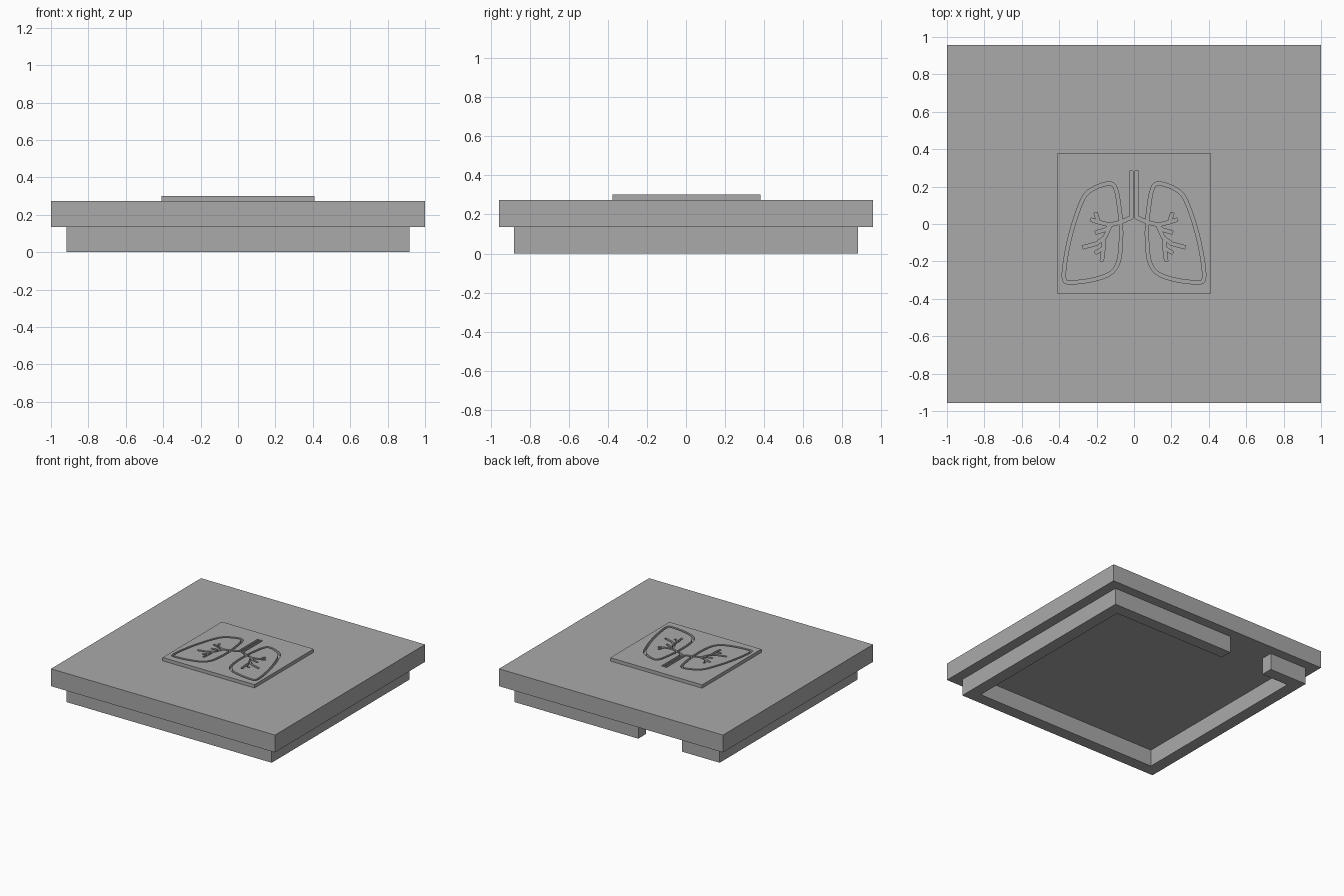
import bpy, bmesh
from mathutils import Vector

if "Cube" in bpy.data.objects:
    bpy.data.objects.remove(bpy.data.objects["Cube"], do_unlink=True)

grey = bpy.data.materials.new("grey")
grey.use_nodes = True
colour = (0.4, 0.4, 0.4, 1)
grey.diffuse_color = colour
grey.node_tree.nodes["Principled BSDF"].inputs["Base Color"].default_value = colour

SLAB_BOTTOM, SLAB_TOP, PLATE_TOP = 0.135, 0.275, 0.302
HALF_GROOVE = 0.009


def finish(name, bm):
    bmesh.ops.recalc_face_normals(bm, faces=bm.faces)
    mesh = bpy.data.meshes.new(name)
    bm.to_mesh(mesh)
    bm.free()
    mesh.materials.append(grey)
    obj = bpy.data.objects.new(name, mesh)
    bpy.context.collection.objects.link(obj)
    return obj


def prism(name, outline, z0, z1):
    """Extrude a flat outline from z0 up to z1."""
    bm = bmesh.new()
    face = bm.faces.new([bm.verts.new((x, y, z0)) for x, y in outline])
    top = bmesh.ops.extrude_face_region(bm, geom=[face])["geom"]
    verts = [v for v in top if isinstance(v, bmesh.types.BMVert)]
    bmesh.ops.translate(bm, verts=verts, vec=(0, 0, z1 - z0))
    return finish(name, bm)


def rectangle(x0, x1, y0, y1):
    return [(x0, y0), (x1, y0), (x1, y1), (x0, y1)]


def smooth_loop(points, steps=5):
    """Catmull-Rom curve through a closed ring of points."""
    p = [Vector(q) for q in points]
    n = len(p)
    out = []
    for i in range(n):
        a, b, c, d = (p[(i + k - 1) % n] for k in range(4))
        for s in range(steps):
            t = s / steps
            out.append(0.5 * (2 * b + (c - a) * t + (2 * a - 5 * b + 4 * c - d) * t ** 2
                              + (3 * b - a - 3 * c + d) * t ** 3))
    return out


def stroke(name, points, closed=False):
    """Ribbon of constant width with mitred bends, tall enough to cut the plate."""
    p = [Vector(q) for q in points]
    n = len(p)
    bm = bmesh.new()
    rings = []
    for i in range(n):
        before = p[i] - p[i - 1] if closed or i else p[1] - p[0]
        after = p[(i + 1) % n] - p[i] if closed or i < n - 1 else before
        n1, n2 = (Vector((-d.y, d.x)).normalized() for d in (before, after))
        m = (n1 + n2).normalized()
        off = m * (HALF_GROOVE / max(m.dot(n1), 0.5))
        low, high = SLAB_TOP - 0.05, PLATE_TOP + 0.05
        corners = [(p[i] + off, low), (p[i] - off, low), (p[i] - off, high), (p[i] + off, high)]
        rings.append([bm.verts.new((q.x, q.y, z)) for q, z in corners])
    for i in range(n if closed else n - 1):
        a, b = rings[i], rings[(i + 1) % n]
        for k in range(4):
            j = (k + 1) % 4
            bm.faces.new((a[k], a[j], b[j], b[k]))
    if not closed:
        bm.faces.new(rings[0])
        bm.faces.new(rings[-1])
    return finish(name, bm)


# Lid slab
prism("lid_slab", rectangle(-1, 1, -0.957, 0.957), SLAB_BOTTOM, SLAB_TOP)

# Rim under the lid, open at a notch in the back wall
RX, RY, WALL = 0.917, 0.88, 0.097
IX, IY = RX - WALL, RY - WALL
N0, N1 = -0.58, -0.19
prism("lower_rim", [(N1, RY), (RX, RY), (RX, -RY), (-RX, -RY), (-RX, RY), (N0, RY),
                    (N0, IY), (-IX, IY), (-IX, -IY), (IX, -IY), (IX, IY), (N1, IY)],
      0, SLAB_BOTTOM)

# Raised plate
plate = prism("emblem_plate", rectangle(-0.41, 0.41, -0.375, 0.38), SLAB_TOP - 0.01, PLATE_TOP)

# Engraved lungs: outline, windpipe and branching airways for one side
lung = smooth_loop([(.125, .216), (.195, .2), (.26, .155), (.305, .055), (.345, -.08),
                    (.37, -.215), (.373, -.295), (.345, -.312), (.24, -.302), (.14, -.272),
                    (.09, -.22), (.072, -.13), (.07, 0), (.082, .11), (.097, .185)])
airways = [
    [(.014, .283), (.014, .035), (.07, .01), (.13, -.005), (.19, .01), (.205, .06)],
    [(.185, .009), (.232, .024)],
    [(.12, -.003), (.15, -.03), (.207, -.046)],
    [(.125, -.004), (.155, -.07), (.2, -.105), (.275, -.125)],
    [(.165, -.08), (.165, -.14), (.172, -.198)],
    [(.164, -.13), (.208, -.155)],
]
cutters = []
for side in (1, -1):
    for path in [lung] + airways:
        cutters.append(stroke("groove_cutter", [(side * x, y) for x, y in path], path is lung))

bpy.context.view_layer.objects.active = plate
for cutter in cutters:
    cutter.hide_render = True
    mod = plate.modifiers.new("groove", "BOOLEAN")
    mod.operation = "DIFFERENCE"
    mod.solver = "EXACT"
    mod.object = cutter
    bpy.ops.object.modifier_apply(modifier=mod.name)
for cutter in cutters:
    bpy.data.objects.remove(cutter, do_unlink=True)
